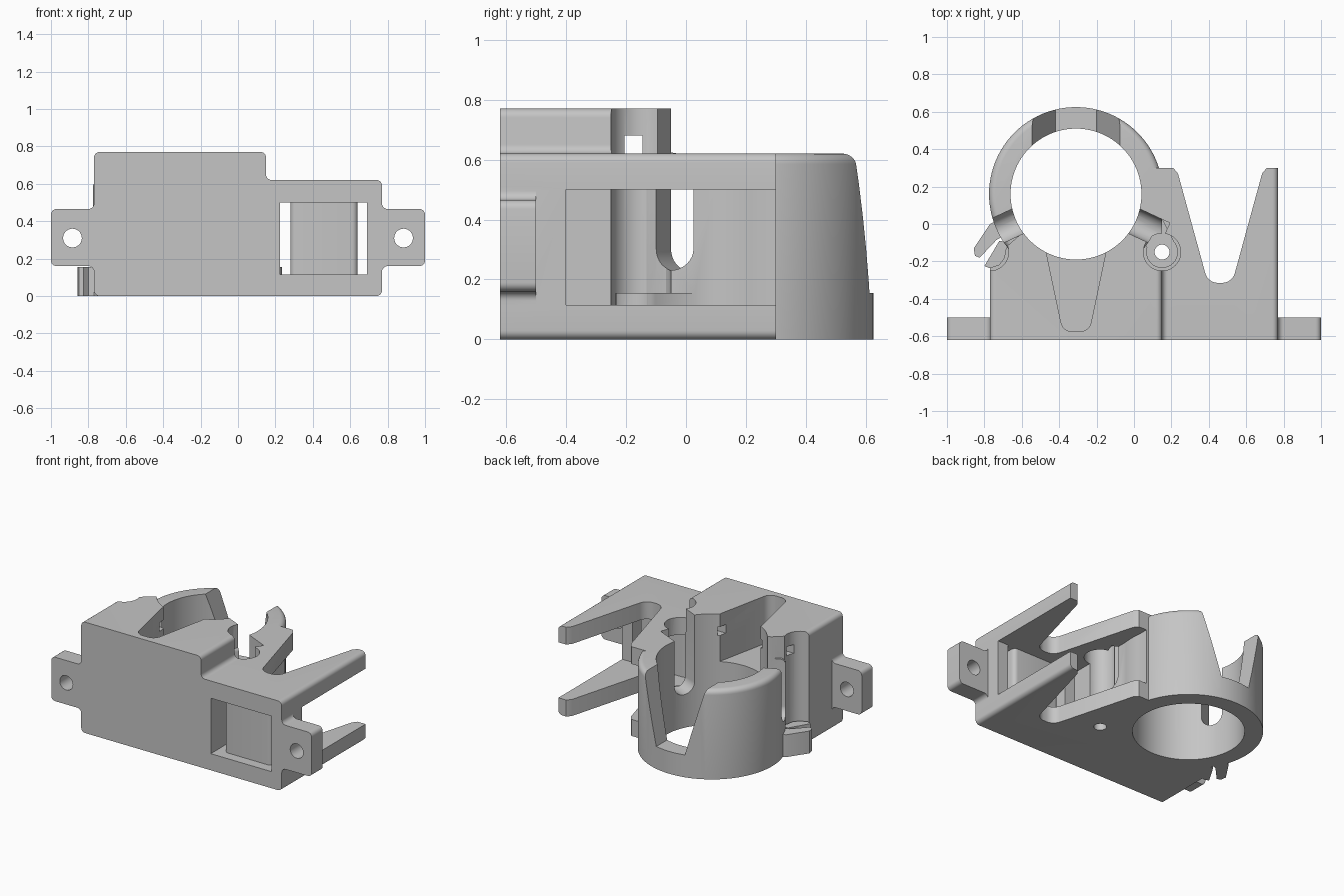
import bpy, bmesh, math
from mathutils import Vector, Matrix

if "Cube" in bpy.data.objects:
    bpy.data.objects.remove(bpy.data.objects["Cube"], do_unlink=True)

grey = bpy.data.materials.new("plain grey")
grey.use_nodes = True
grey.diffuse_color = (0.56, 0.56, 0.56, 1)
grey.node_tree.nodes["Principled BSDF"].inputs["Base Color"].default_value = (0.56, 0.56, 0.56, 1)

RX, RY = -0.31, 0.16   # ring centre
BORE, OUTER = 0.35, 0.465


def rounded(points, r, steps=6):
    """Round every corner of a closed outline, convex or concave."""
    out = []
    for i, p in enumerate(points):
        p = Vector(p)
        a = (Vector(points[i - 1]) - p).normalized()
        b = (Vector(points[(i + 1) % len(points)]) - p).normalized()
        half = a.angle(b) / 2
        mid = p + (a + b).normalized() * r / math.sin(half)
        start = p + a * r / math.tan(half) - mid
        end = p + b * r / math.tan(half) - mid
        a0 = math.atan2(start.y, start.x)
        turn = (math.atan2(end.y, end.x) - a0 + math.pi) % (2 * math.pi) - math.pi
        for k in range(steps + 1):
            t = a0 + turn * k / steps
            out.append((mid.x + r * math.cos(t), mid.y + r * math.sin(t)))
    return out


def add(name, bm):
    bmesh.ops.recalc_face_normals(bm, faces=bm.faces)
    mesh = bpy.data.meshes.new(name)
    bm.to_mesh(mesh)
    bm.free()
    mesh.materials.append(grey)
    ob = bpy.data.objects.new(name, mesh)
    bpy.context.collection.objects.link(ob)
    return ob


def extrude(name, outline, lo, hi, axis="z"):
    """Extrude a plan outline up z, or a front outline along y."""
    place = (lambda p, h: (p[0], p[1], h)) if axis == "z" else (lambda p, h: (p[0], h, p[1]))
    bm = bmesh.new()
    low = [bm.verts.new(place(p, lo)) for p in outline]
    high = [bm.verts.new(place(p, hi)) for p in outline]
    bm.faces.new(low)
    bm.faces.new(high)
    for i in range(len(outline)):
        bm.faces.new((low[i - 1], low[i], high[i], high[i - 1]))
    return add(name, bm)


def box(name, x0, x1, y0, y1, z0, z1):
    return extrude(name, [(x0, y0), (x1, y0), (x1, y1), (x0, y1)], z0, z1)


def circle(cx, cy, r, n=32):
    return [(cx + r * math.cos(2 * math.pi * k / n), cy + r * math.sin(2 * math.pi * k / n))
            for k in range(n)]


def combine(target, tool, how="DIFFERENCE"):
    mod = target.modifiers.new("combine", "BOOLEAN")
    mod.operation, mod.object, mod.solver = how, tool, "EXACT"
    bpy.context.view_layer.objects.active = target
    bpy.ops.object.modifier_apply(modifier=mod.name)
    bpy.data.objects.remove(tool, do_unlink=True)


def bevel(ob, pick, width):
    bm = bmesh.new()
    bm.from_mesh(ob.data)
    edges = [e for e in bm.edges if pick(*[v.co for v in e.verts])]
    bmesh.ops.bevel(bm, geom=edges, offset=width, segments=5, profile=0.5, affect="EDGES")
    bm.to_mesh(ob.data)
    bm.free()


# Main body: stepped front profile trimmed to the plan with two prongs
front = [(-0.77, 0), (0.77, 0), (0.77, 0.62), (0.15, 0.62), (0.15, 0.77), (-0.77, 0.77)]
body = extrude("holder_body", rounded(front, 0.03), -0.62, 0.31, "y")
valley = rounded([(0.69, 0.3), (0.525, -0.315), (0.395, -0.315), (0.23, 0.3)], 0.07)[7:21]
plan = [(-0.78, -0.7), (0.78, -0.7), (0.78, 0.3), (0.71, 0.3), (0.685, 0.27)] + valley
plan += [(0.235, 0.27), (0.21, 0.3), (0.1, 0.3), (0, 0.1), (-0.03, -0.04), (-0.59, -0.04), (-0.77, -0.2)]
combine(body, extrude("plan", plan, -0.1, 1), "INTERSECT")

# Gap between the upper and lower prongs, and the front window
combine(body, box("prong_gap", 0.15, 0.9, -0.4, 0.5, 0.115, 0.5))
combine(body, box("window", 0.225, 0.69, -0.7, -0.3, 0.115, 0.5))
combine(body, box("lug_trim", -0.9, 0.4, -0.02, 0.5, 0.62, 0.9))

# Round recesses beside the lugs
for cx in (0.15, 2 * RX - 0.15):
    combine(body, extrude("recess", circle(cx, -0.15, 0.1), 0.115, 0.9))

# Mounting ears on both ends
for s in (-1, 1):
    ear = [(s * 0.7, 0.08), (s * 0.77, 0.08), (s * 0.77, 0.16), (s, 0.16),
           (s, 0.465), (s * 0.77, 0.465), (s * 0.77, 0.54), (s * 0.7, 0.54)]
    combine(body, extrude("ear", rounded(ear, 0.03), -0.62, -0.5, "y"), "UNION")
    combine(body, extrude("screw_hole", circle(s * 0.885, 0.31, 0.05), -0.7, -0.4, "y"))

# Ring with a softened top rim
ring = extrude("ring", circle(RX, RY, OUTER, 96), 0, 0.62)
bevel(ring, lambda a, b: a.z > 0.6 and b.z > 0.6, 0.035)
combine(body, ring, "UNION")
combine(body, extrude("bore", circle(RX, RY, BORE, 96), -0.1, 1))

# Tapered opening at the back of the ring
notch = [(RX - 0.11, 0.155), (RX + 0.11, 0.155), (RX + 0.245, 0.66), (RX - 0.245, 0.66)]
combine(body, extrude("back_notch", notch, 0.3, 0.8, "y"))

# Round-bottomed slots that free the ring from the lugs
for angle in (-25, 205):
    arch = [(0.072 * math.cos(t), 0.302 + 0.072 * math.sin(t))
            for t in (math.pi * (1 + k / 16) for k in range(17))]
    slot = extrude("slot", arch + [(0.072, 0.95), (-0.072, 0.95)], 0.2, 0.52, "y")
    slot.data.transform(Matrix.Translation((RX, RY, 0)) @ Matrix.Rotation(math.radians(angle - 90), 4, "Z"))
    combine(body, slot)

# Wedge pocket in the top and the tie hole through both lugs
wedge = rounded([(RX - 0.17, -0.1), (RX - 0.07, -0.575), (RX + 0.07, -0.575), (RX + 0.17, -0.1)], 0.06)
combine(body, extrude("pocket", wedge, 0.44, 1))
combine(body, box("tie_hole", -0.9, 0.3, -0.205, -0.145, 0.62, 0.68))

# Hinge boss with its pin hole
boss = extrude("hinge_boss", circle(0.15, -0.15, 0.085), 0, 0.155)
web = extrude("web", [(0.07, -0.13), (0.233, -0.13), (0.15, 0.03), (0.06, 0.02), (0.04, -0.06)], 0, 0.155)
combine(boss, web, "UNION")
combine(body, boss, "UNION")
combine(body, extrude("pin_hole", circle(0.15, -0.15, 0.04), -0.1, 0.3))

# Split latch on the other side
jaw = [(-0.8, -0.225), (-0.77, -0.237), (-0.72, -0.22), (-0.69, -0.18), (-0.685, -0.14),
       (-0.66, -0.09), (-0.72, -0.09)]
hook = [(-0.73, 0.02), (-0.77, 0), (-0.857, -0.13), (-0.85, -0.17), (-0.825, -0.18),
        (-0.735, -0.085), (-0.69, -0.06), (-0.67, 0)]
for name, outline in (("latch_jaw", jaw), ("latch_hook", hook)):
    extrude(name, outline, 0, 0.155)

# Upright post inside the window
post = box("strap_post", 0.28, 0.64, -0.55, -0.4, 0.11, 0.505)
bevel(post, lambda a, b: abs(a.z - b.z) > 0.2, 0.03)

# Smooth the curved faces and keep the edges sharp
for ob in bpy.context.scene.objects:
    ob.select_set(ob.type == "MESH" and grey.name in ob.data.materials)
bpy.context.view_layer.objects.active = body
bpy.ops.object.shade_smooth_by_angle(angle=math.radians(30))
